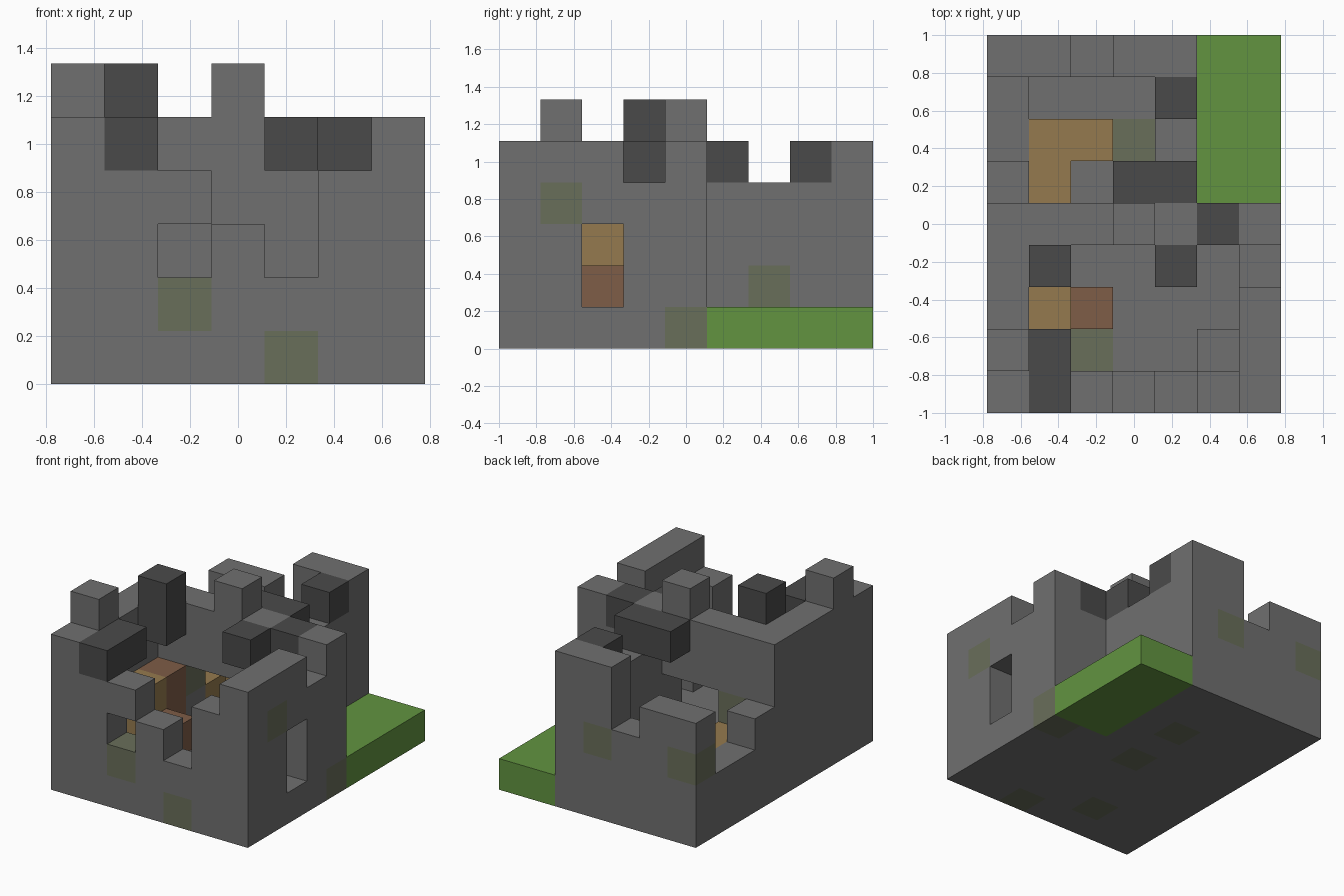
import bpy
import bmesh
from mathutils import Vector

cube = bpy.data.objects.get("Cube")
if cube:
    bpy.data.objects.remove(cube, do_unlink=True)

UNIT = 2 / 9                      # edge of one block
ORIGIN = Vector((-3.5, -4.5, 0))  # corner of the grid, in blocks


def make_material(name, rgb):
    mat = bpy.data.materials.new(name)
    mat.use_nodes = True
    linear = [((c / 255 + 0.055) / 1.055) ** 2.4 for c in rgb] + [1]
    mat.diffuse_color = linear
    mat.node_tree.nodes["Principled BSDF"].inputs["Base Color"].default_value = linear
    return mat


stone = make_material("grey stone", (112, 112, 112))
beam = make_material("dark stone", (74, 74, 74))
moss = make_material("mossy stone", (105, 110, 90))
grass = make_material("grass green", (98, 148, 64))
plank = make_material("light wood", (149, 122, 78))
brown = make_material("red brown wood", (126, 93, 71))

cells = {}   # block position -> part name
parts = {}   # part name -> material


def fill(part, mat, x, y, z):
    """Fill a box of blocks; each range is (first, end) or a single index."""
    parts[part] = mat
    spans = [range(*r) if isinstance(r, tuple) else range(r, r + 1) for r in (x, y, z)]
    for i in spans[0]:
        for j in spans[1]:
            for k in spans[2]:
                cells[i, j, k] = part


def clear(x, y, z):
    for i in range(*x):
        for j in range(*y):
            for k in range(*z):
                cells.pop((i, j, k), None)


# Ground: stone floor and the grass corner
fill("stone_floor", stone, (0, 7), (0, 9), 0)
fill("grass_lawn", grass, (5, 7), (5, 9), 0)

# Ruined front wall with stepped top and a window
for i, top in enumerate((5, 4, 4, 3, 2, 4, 5)):
    fill("front_wall", stone, i, 0, (0, top))
clear((2, 3), (0, 1), (2, 3))
fill("front_wall", stone, 5, 1, (0, 3))

# Left and right long walls, side doorway
for j, top in enumerate((5, 6, 5, 5, 5, 3, 2, 2, 4)):
    fill("west_wall", stone, 0, j, (0, top))
for j, top in enumerate((5, 5, 5, 4, 5)):
    fill("east_wall", stone, 6, j, (0, top))
clear((6, 7), (2, 3), (1, 3))
fill("east_wall", stone, 6, 1, 4)

# Middle wall with a wide archway
fill("middle_wall", stone, (1, 6), 4, (0, 5))
fill("middle_wall", stone, 3, 4, 5)
clear((2, 4), (4, 5), (1, 3))

# Back room walls
fill("back_room_wall", stone, 4, (5, 9), (0, 4))
for i, top in zip((1, 2, 3, 4), (4, 3, 5, 5)):
    fill("back_wall", stone, i, 8, (0, top))

# Dark battlement stones and beams
fill("dark_beams", beam, 1, (0, 2), 4)
fill("dark_beams", beam, 1, 3, (4, 6))
fill("dark_beams", beam, 4, 3, 4)
fill("dark_beams", beam, 5, 4, 4)
fill("dark_beams", beam, (3, 5), 5, 4)
fill("dark_beams", beam, 4, 7, 4)

# Wooden steps and platform
fill("brown_steps", brown, 2, 2, 1)
fill("brown_steps", brown, 1, 3, (1, 3))
fill("plank_step", plank, 1, 2, (1, 3))
fill("plank_platform", plank, 1, (5, 7), 1)
fill("plank_platform", plank, 2, 6, 1)

# Mossy stones scattered through floor and walls
for spot in ((2, 0, 1), (4, 0, 0), (2, 1, 0), (6, 1, 3), (6, 4, 0), (3, 4, 0),
             (1, 4, 2), (3, 6, 0), (4, 6, 1), (3, 8, 2), (0, 8, 2)):
    fill("moss_stones", moss, *spot)


def build(part, mat):
    """Make one object from the exposed faces of a part's blocks."""
    bm = bmesh.new()
    for pos in [p for p, owner in cells.items() if owner == part]:
        centre = Vector(pos) + Vector((0.5, 0.5, 0.5)) + ORIGIN
        for axis in range(3):
            for sign in (-1, 1):
                normal = Vector((0, 0, 0))
                normal[axis] = sign
                beside = list(pos)
                beside[axis] += sign
                if tuple(beside) in cells:
                    continue
                u = Vector((0, 0, 0))
                u[(axis + 1) % 3] = 0.5
                v = normal.cross(u)
                mid = centre + normal * 0.5
                corners = (mid - u - v, mid + u - v, mid + u + v, mid - u + v)
                bm.faces.new([bm.verts.new(c * UNIT) for c in corners])
    bmesh.ops.remove_doubles(bm, verts=bm.verts, dist=UNIT * 0.01)
    bmesh.ops.dissolve_limit(bm, angle_limit=0.01, verts=bm.verts, edges=bm.edges)
    mesh = bpy.data.meshes.new(part)
    bm.to_mesh(mesh)
    bm.free()
    mesh.materials.append(mat)
    bpy.context.collection.objects.link(bpy.data.objects.new(part, mesh))


for part, mat in parts.items():
    build(part, mat)
